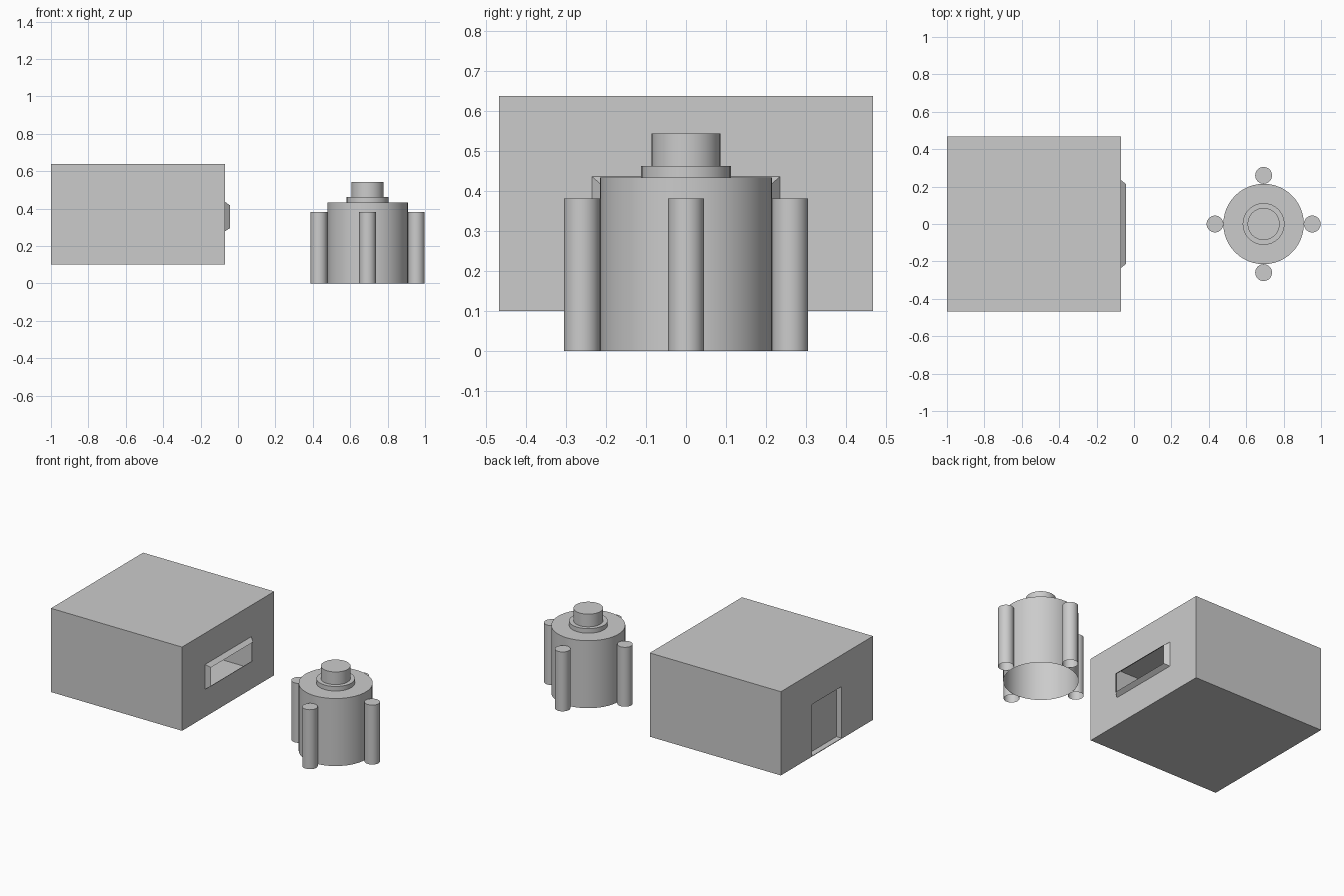
import bpy, bmesh, math

if "Cube" in bpy.data.objects:
    bpy.data.objects.remove(bpy.data.objects["Cube"])


def make_object(name, bm, smooth=False):
    mesh = bpy.data.meshes.new(name)
    bm.to_mesh(mesh)
    bm.free()
    obj = bpy.data.objects.new(name, mesh)
    bpy.context.collection.objects.link(obj)
    if smooth:
        bpy.ops.object.select_all(action='DESELECT')
        obj.select_set(True)
        bpy.context.view_layer.objects.active = obj
        bpy.ops.object.shade_smooth_by_angle(angle=math.radians(35))
    return obj


def rect(bm, x, y0, y1, z0, z1):
    """Rectangle of vertices facing along x."""
    return [bm.verts.new((x, y, z)) for y, z in
            ((y0, z0), (y1, z0), (y1, z1), (y0, z1))]


def bridge(bm, a, b):
    """Band of quads between two loops of the same length."""
    n = len(a)
    for i in range(n):
        j = (i + 1) % n
        bm.faces.new((a[i], a[j], b[j], b[i]))


def capped_tube(name, x, y, r, z0, z1, sides=32):
    """Upright cylinder with a closed top and an open bottom."""
    bm = bmesh.new()
    low, high = [[bm.verts.new((x + r * math.cos(2 * math.pi * i / sides),
                                y + r * math.sin(2 * math.pi * i / sides), z))
                  for i in range(sides)] for z in (z0, z1)]
    bridge(bm, low, high)
    bm.faces.new(high)
    return make_object(name, bm, True)


# Building shell: window opening at +x, recessed doorway at -x
XB, XF, W, ZB, ZT = -1.0, -0.07, 0.467, 0.10, 0.637
DOOR_W, DOOR_TOP, DOOR_X = 0.149, 0.435, -0.963
bm = bmesh.new()
back = rect(bm, XB, -W, W, ZB, ZT)
front = rect(bm, XF, -W, W, ZB, ZT)
window = rect(bm, XF, -0.235, 0.235, 0.278, 0.436)
lip = rect(bm, -0.042, -0.213, 0.213, 0.296, 0.417)
door = rect(bm, XB, -DOOR_W, DOOR_W, ZB + 0.004, DOOR_TOP)
panel = rect(bm, DOOR_X, -DOOR_W, DOOR_W, ZB + 0.004, DOOR_TOP)
bridge(bm, back, front)
bridge(bm, front, window)
bridge(bm, window, lip)
bridge(bm, door, back)
bridge(bm, panel, door)
bm.faces.new(panel[::-1])
make_object("building_shell", bm)

# Round tower with stepped top
CX = 0.693
capped_tube("tower_body", CX, 0, 0.215, 0, 0.433, 48)
capped_tube("tower_collar", CX, 0, 0.112, 0.433, 0.462)
capped_tube("tower_cap", CX, 0, 0.086, 0.462, 0.543)

# Four pillars around the tower
for i in range(4):
    a = i * math.pi / 2
    capped_tube(f"pillar_{i + 1}", CX + 0.26 * math.cos(a), 0.26 * math.sin(a),
                0.045, 0, 0.381)
